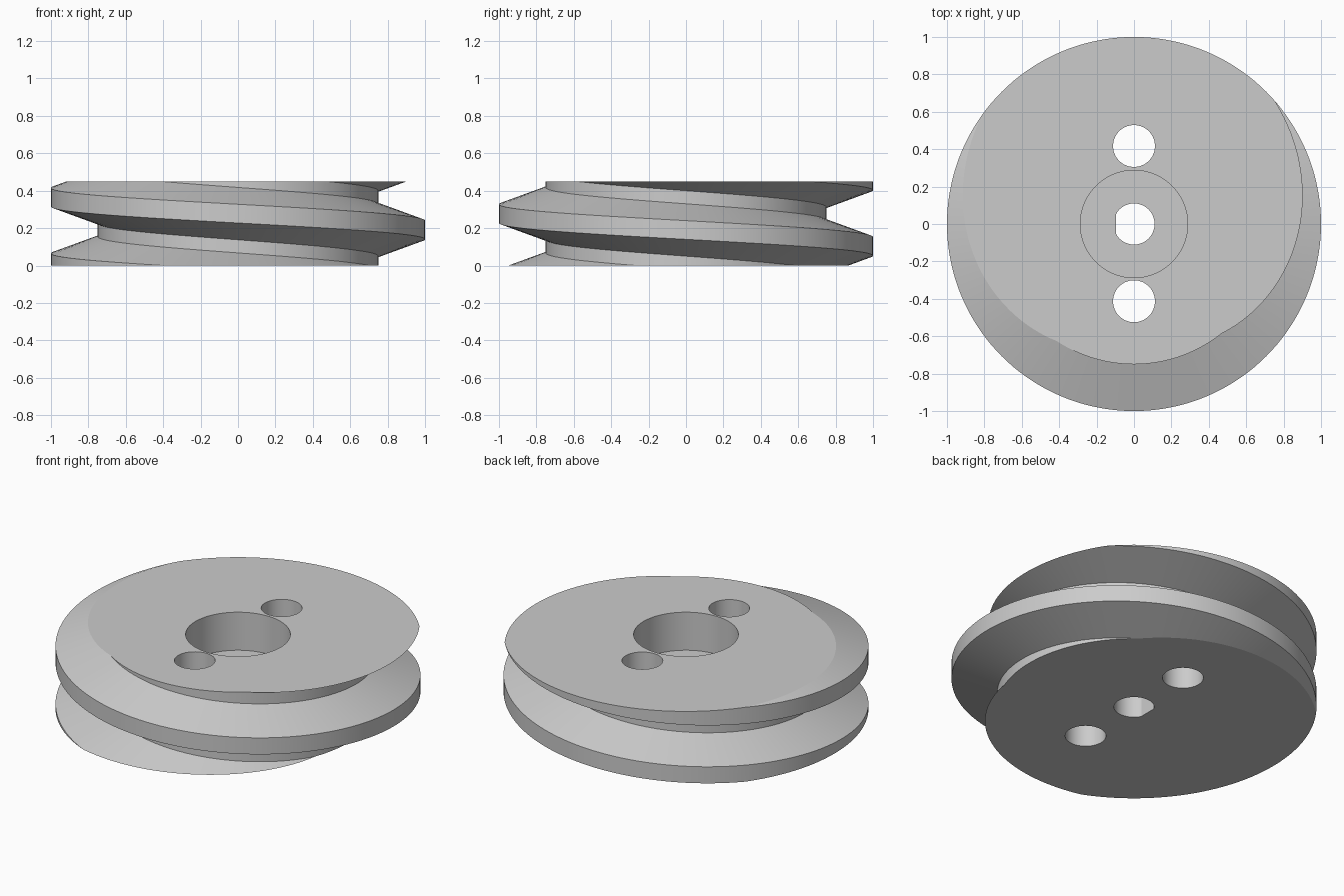
import bpy, bmesh
from math import cos, sin, pi, radians
from mathutils import Vector

cube = bpy.data.objects.get("Cube")
if cube:
    bpy.data.objects.remove(cube, do_unlink=True)

HEIGHT, PITCH, STEPS = 0.45, 0.35, 144
# One thread tooth as (radius, height) at angle zero
TOOTH = [(0.75, 0.05), (1.0, 0.14), (1.0, 0.24), (0.75, 0.33)]


def add_object(name, bm):
    bmesh.ops.recalc_face_normals(bm, faces=bm.faces[:])
    mesh = bpy.data.meshes.new(name)
    bm.to_mesh(mesh)
    bm.free()
    obj = bpy.data.objects.new(name, mesh)
    bpy.context.collection.objects.link(obj)
    return obj


def cutter(name, outline, z0, z1):
    """Vertical prism over an outline of (x, y) points."""
    bm = bmesh.new()
    face = bm.faces.new([bm.verts.new((x, y, z0)) for x, y in outline])
    grown = bmesh.ops.extrude_face_region(bm, geom=[face])["geom"]
    bmesh.ops.translate(bm, vec=(0, 0, z1 - z0),
                        verts=[v for v in grown if isinstance(v, bmesh.types.BMVert)])
    obj = add_object(name, bm)
    obj.hide_render = True
    return obj


def circle(radius, cy=0.0, n=64):
    return [(radius * cos(2 * pi * i / n), cy + radius * sin(2 * pi * i / n))
            for i in range(n)]


# Helical thread surface, one continuous sheet that drops a pitch per turn
bm = bmesh.new()
rows = [(r, z + PITCH * k) for k in range(-2, 3) for r, z in TOOTH]
grid = []
for i in range(STEPS):
    a = 2 * pi * i / STEPS
    drop = PITCH * i / STEPS
    grid.append([bm.verts.new((r * cos(a), r * sin(a), z - drop)) for r, z in rows])
for i in range(STEPS):
    last = i == STEPS - 1
    shift = len(TOOTH) if last else 0
    after = grid[0 if last else i + 1]
    for j in range(shift, len(rows) - 1):
        bm.faces.new((grid[i][j], after[j - shift],
                      after[j + 1 - shift], grid[i][j + 1]))

# Slice flat at bottom and top, then cap
for z, direction in ((0, -1), (HEIGHT, 1)):
    bmesh.ops.bisect_plane(bm, geom=bm.verts[:] + bm.edges[:] + bm.faces[:], dist=1e-5,
                           plane_co=Vector((0, 0, z)), plane_no=Vector((0, 0, direction)),
                           clear_outer=True)
bmesh.ops.holes_fill(bm, edges=[e for e in bm.edges if e.is_boundary], sides=0)
disc = add_object("threaded_disc", bm)

# Counterbore, flatted shaft bore and two pin holes
cutters = [
    cutter("counterbore", circle(0.287, n=96), 0.22, 0.6),
    cutter("shaft_bore", [(max(x, -0.096), y) for x, y in circle(0.11)], -0.1, 0.3),
    cutter("back_pin_hole", circle(0.112, 0.417), -0.1, 0.6),
    cutter("front_pin_hole", circle(0.112, -0.413), -0.1, 0.6),
]
bpy.ops.object.select_all(action="DESELECT")
bpy.context.view_layer.objects.active = disc
disc.select_set(True)
for tool in cutters:
    cut = disc.modifiers.new(tool.name, "BOOLEAN")
    cut.operation = "DIFFERENCE"
    cut.solver = "EXACT"
    cut.object = tool
    bpy.ops.object.modifier_apply(modifier=cut.name)
    bpy.data.objects.remove(tool, do_unlink=True)

# Grey metal, smooth walls with sharp rims
grey = bpy.data.materials.new("light_grey")
grey.use_nodes = True
colour = (0.6, 0.6, 0.6, 1)
grey.diffuse_color = colour
grey.node_tree.nodes["Principled BSDF"].inputs["Base Color"].default_value = colour
disc.data.materials.clear()
disc.data.materials.append(grey)
bpy.ops.object.shade_smooth_by_angle(angle=radians(15))
